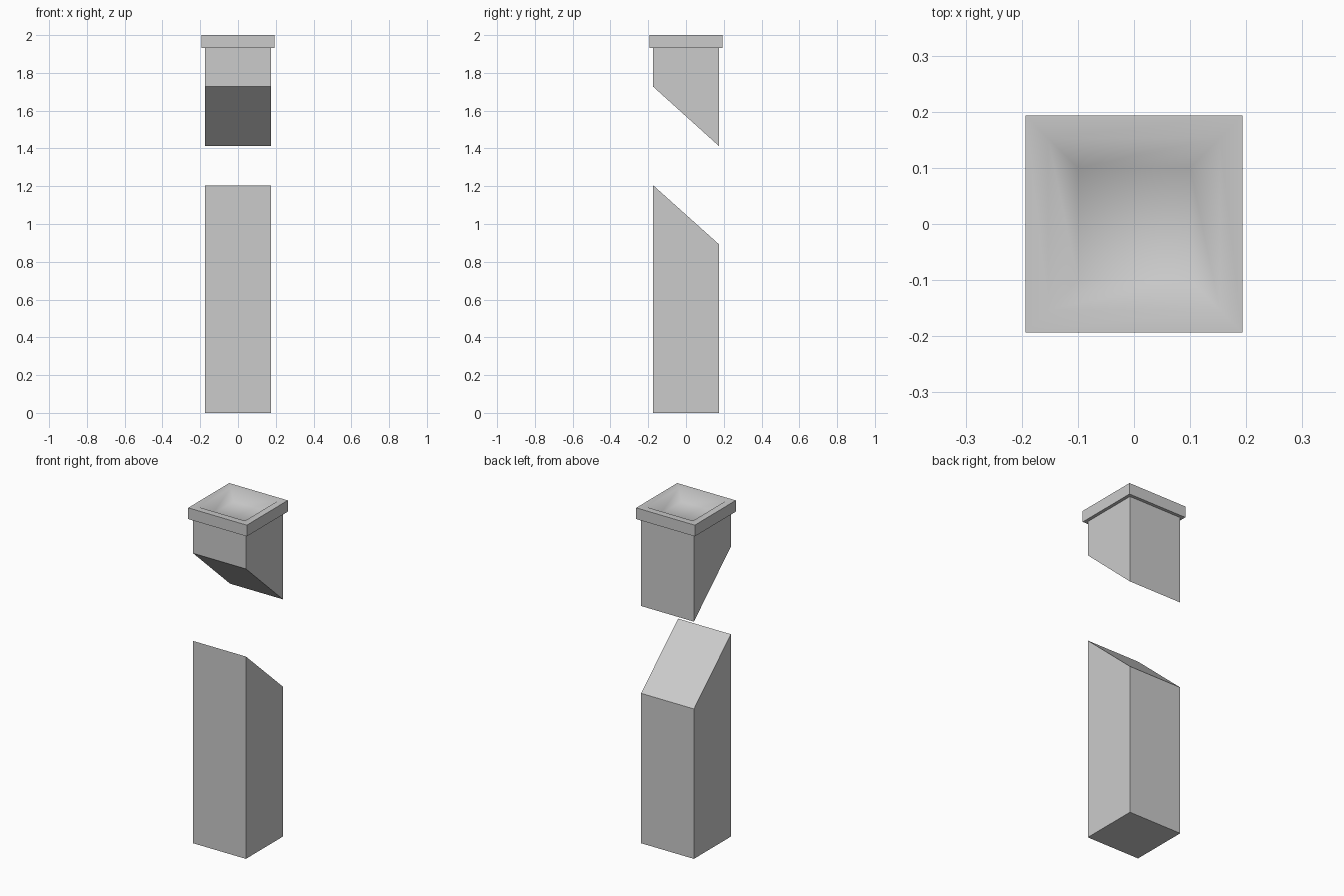
import bpy, bmesh, math

if "Cube" in bpy.data.objects:
    bpy.data.objects.remove(bpy.data.objects["Cube"])

POST = 0.174   # half width of the post
CAP = 0.193    # half width of the cap


def loft(name, rings):
    """Stack square rings (half width, z at front, z at back) and close both ends."""
    bm = bmesh.new()
    loops = []
    for h, zf, zb in rings:
        corners = ((-h, -h, zf), (h, -h, zf), (h, h, zb), (-h, h, zb))
        loops.append([bm.verts.new(c) for c in corners])
    for a, b in zip(loops, loops[1:]):
        for i in range(4):
            j = (i + 1) % 4
            bm.faces.new((a[i], a[j], b[j], b[i]))
    bm.faces.new(loops[0][::-1])
    bm.faces.new(loops[-1])
    bmesh.ops.recalc_face_normals(bm, faces=bm.faces)
    mesh = bpy.data.meshes.new(name)
    bm.to_mesh(mesh)
    bm.free()
    ob = bpy.data.objects.new(name, mesh)
    bpy.context.collection.objects.link(ob)
    return ob


# Lower post with its slanted top
loft("lower_post", [(POST, 0, 0), (POST, 1.205, 0.893)])

# Floating upper post with the matching slanted underside
loft("upper_post", [(POST, 1.727, 1.413), (POST, 1.933, 1.933)])

# Overhanging cap with a shallow, softly shaded dish in its top
cap = loft("cap", [(CAP, 1.933, 1.933), (CAP, 2, 2),
                   (0.153, 2, 2), (0.10, 1.95, 1.95)])
bpy.context.view_layer.objects.active = cap
cap.select_set(True)
bpy.ops.object.shade_smooth_by_angle(angle=math.radians(60))
